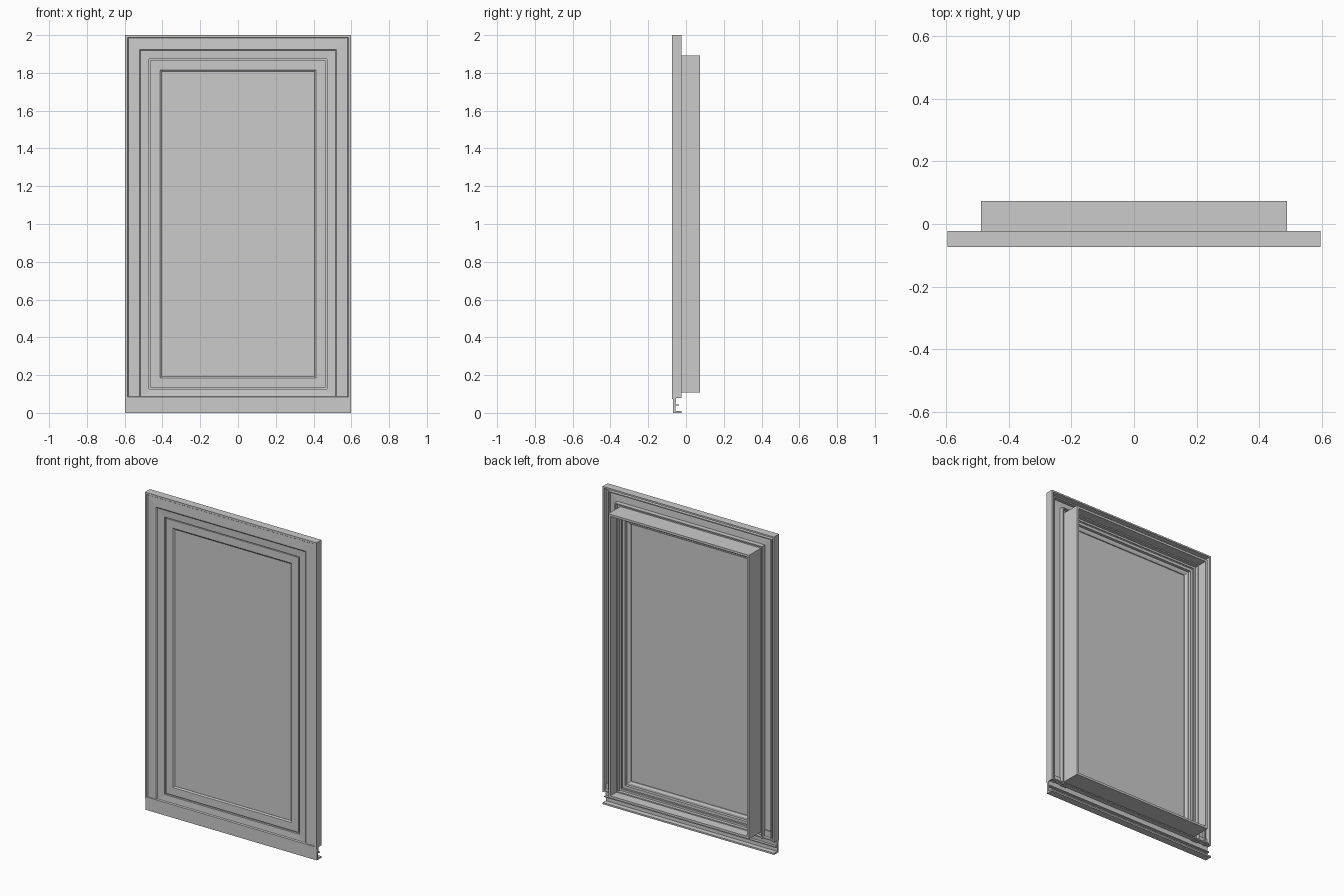
import bpy, bmesh

if "Cube" in bpy.data.objects:
    bpy.data.objects.remove(bpy.data.objects["Cube"])

W, H = 0.597, 2.0   # half width and height of the outer casing


def finish(bm, name):
    bmesh.ops.recalc_face_normals(bm, faces=bm.faces[:])
    me = bpy.data.meshes.new(name)
    bm.to_mesh(me)
    bm.free()
    ob = bpy.data.objects.new(name, me)
    bpy.context.collection.objects.link(ob)
    return ob


def loft(name, sections, closed):
    """Join matching closed cross-sections; cap the ends of an open run."""
    bm = bmesh.new()
    rows = [[bm.verts.new(p) for p in s] for s in sections]
    n, m = len(rows), len(rows[0])
    for i in range(n if closed else n - 1):
        a, b = rows[i], rows[(i + 1) % n]
        for j in range(m):
            k = (j + 1) % m
            bm.faces.new((a[j], a[k], b[k], b[j]))
    if not closed:
        bm.faces.new(rows[0])
        bm.faces.new(rows[-1])
    return finish(bm, name)


def ring(name, profile):
    """Mitred rectangular frame; profile = (inset from outer edge, y)."""
    corners = [(-1, 0), (1, 0), (1, 1), (-1, 1)]
    return loft(name, [[(sx * (W - u), y, H - u if top else u) for u, y in profile]
                       for sx, top in corners], True)


def arch(name, profile, z0):
    """Mitred three-sided frame: up the left, across the head, down the right."""
    ends = [(-1, 0), (-1, 1), (1, 1), (1, 0)]
    return loft(name, [[(sx * (W - u), y, H - u if top else z0) for u, y in profile]
                       for sx, top in ends], False)


def rail(name, profile, half):
    """Straight horizontal piece; profile = (z, y)."""
    return loft(name, [[(x, y, z) for z, y in profile] for x in (-half, half)], False)


# Hollow-backed moulded casing: raised outer bead, face, inner step, rear rib
arch("casing", [(0, -.023), (0, -.073), (.012, -.073), (.016, -.067), (.075, -.069),
                (.082, -.063), (.127, -.061), (.127, -.045), (.090, -.045), (.090, -.024),
                (.083, -.024), (.083, -.052), (.034, -.055), (.034, -.038), (.028, -.038),
                (.028, -.055), (.010, -.055), (.010, -.023)], .078)

# Bottom apron and sill nose, also hollow at the back
rail("sill_apron", [(0, -.023), (0, -.068), (.074, -.068), (.074, -.073), (.085, -.073),
                    (.088, -.063), (.127, -.060), (.127, -.045), (.090, -.045), (.090, -.024),
                    (.083, -.024), (.083, -.052), (.045, -.055), (.045, -.038), (.039, -.038),
                    (.039, -.055), (.010, -.055), (.010, -.023)], W)

# Deep thin jamb box with an inner stop
ring("jamb", [(.107, -.048), (.107, .073), (.121, .073), (.121, .012), (.128, .012),
              (.128, -.008), (.140, -.008), (.140, -.048)])

# Sash with stepped rear edges, separated from the casing by a narrow groove
ring("sash", [(.135, -.014), (.135, -.056), (.184, -.056), (.192, -.050), (.192, -.030),
              (.180, -.024), (.168, -.024), (.168, -.006), (.150, -.006), (.150, -.014)])

# Glass pane
rail("glass", [(.188, -.048), (.188, -.036), (H - .188, -.036), (H - .188, -.048)], W - .188)
